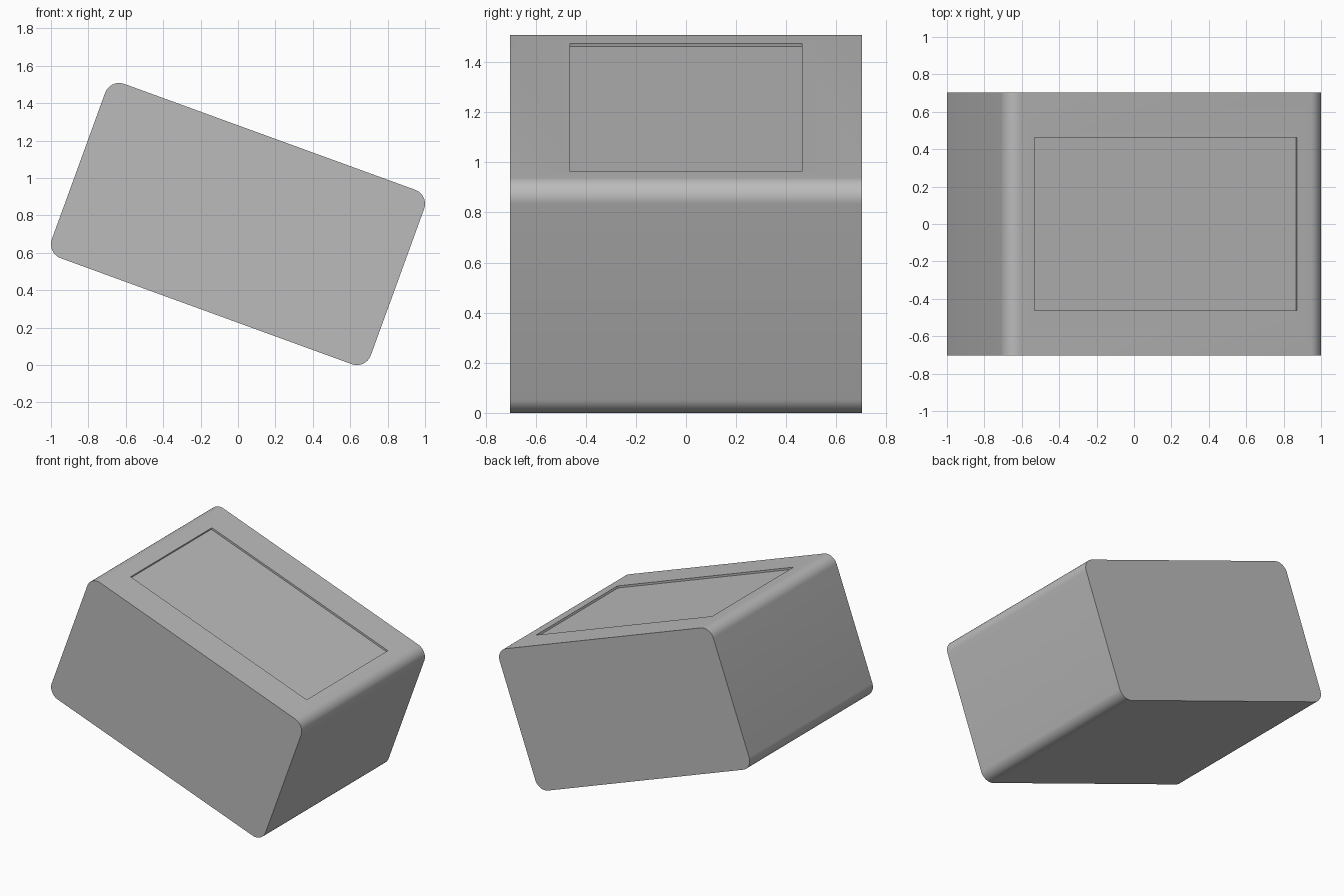
import bpy
import bmesh
from math import radians, sin, cos
from mathutils import Matrix, Vector

if "Cube" in bpy.data.objects:
    bpy.data.objects.remove(bpy.data.objects["Cube"])

WIDTH, HEIGHT, DEPTH = 1.815, 0.992, 1.404
RADIUS, SEGMENTS, TILT = 0.08, 12, 20
PANEL_X, PANEL_Y, RECESS = 1.494, 0.926, 0.014

grey = bpy.data.materials.new("plain grey")
grey.use_nodes = True
colour = (0.5, 0.5, 0.5, 1)
grey.diffuse_color = colour
grey.node_tree.nodes["Principled BSDF"].inputs["Base Color"].default_value = colour


def rounded_profile(width, height, radius):
    """Rounded rectangle in the xz plane."""
    points = []
    corners = ((1, 1), (-1, 1), (-1, -1), (1, -1))
    for i, (sx, sz) in enumerate(corners):
        cx, cz = sx * (width / 2 - radius), sz * (height / 2 - radius)
        for k in range(SEGMENTS + 1):
            a = radians(90 * (i + k / SEGMENTS))
            points.append((cx + radius * cos(a), cz + radius * sin(a)))
    return points


# Block: rounded profile extruded from front to back
bm = bmesh.new()
verts = [bm.verts.new((x, -DEPTH / 2, z))
         for x, z in rounded_profile(WIDTH, HEIGHT, RADIUS)]
front = bm.faces.new(verts)
extruded = bmesh.ops.extrude_face_region(bm, geom=[front], use_keep_orig=True)["geom"]
bmesh.ops.translate(bm, vec=(0, DEPTH, 0),
                    verts=[g for g in extruded if isinstance(g, bmesh.types.BMVert)])
bmesh.ops.recalc_face_normals(bm, faces=bm.faces)

# Shallow recessed panel in the top face
top = max(bm.faces, key=lambda f: f.calc_center_median().z)
bmesh.ops.inset_individual(bm, faces=[top], thickness=0.1)
for v in top.verts:
    v.co.x = PANEL_X / 2 * (1 if v.co.x > 0 else -1)
    v.co.y = PANEL_Y / 2 * (1 if v.co.y > 0 else -1)
floor = bmesh.ops.extrude_discrete_faces(bm, faces=[top])["faces"][0]
rim = list(floor.verts)
bmesh.ops.translate(bm, vec=(0, 0, -RECESS), verts=rim)

# Tip the block to the right and rest it on its lower corner
bmesh.ops.rotate(bm, verts=bm.verts, cent=(0, 0, 0),
                 matrix=Matrix.Rotation(radians(TILT), 3, "Y"))
lowest = min(v.co.z for v in bm.verts)
bmesh.ops.translate(bm, vec=Vector((0, 0, -lowest)), verts=bm.verts)

mesh = bpy.data.meshes.new("tilted_block")
bm.to_mesh(mesh)
bm.free()
mesh.materials.append(grey)
block = bpy.data.objects.new("tilted_block", mesh)
bpy.context.collection.objects.link(block)

bpy.ops.object.select_all(action="DESELECT")
block.select_set(True)
bpy.context.view_layer.objects.active = block
bpy.ops.object.shade_smooth_by_angle(angle=radians(30))
